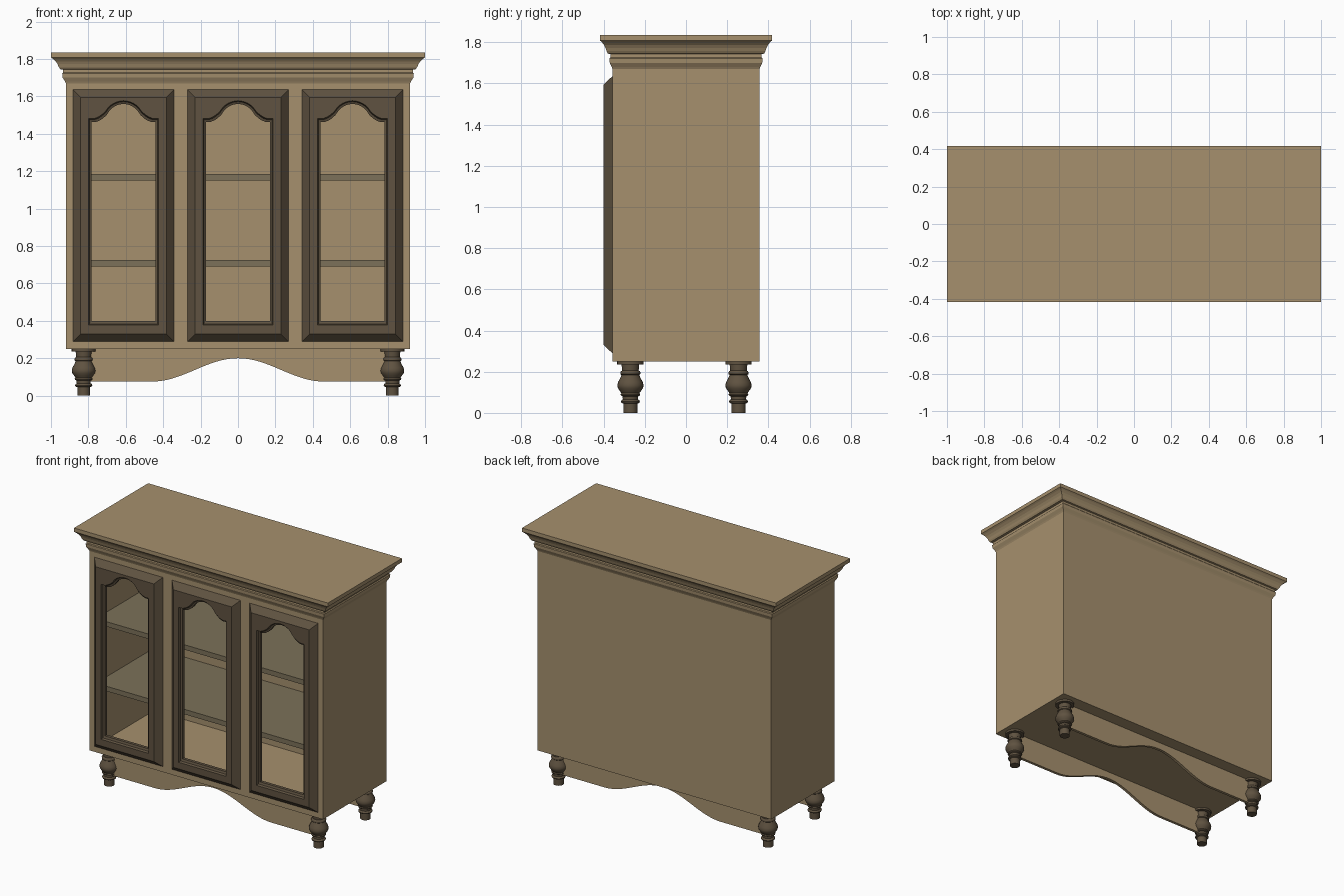
import bpy, bmesh, math

if "Cube" in bpy.data.objects:
    bpy.data.objects.remove(bpy.data.objects["Cube"])


def material(name, rgb):
    m = bpy.data.materials.new(name)
    m.diffuse_color = (*rgb, 1)
    m.use_nodes = True
    m.node_tree.nodes["Principled BSDF"].inputs["Base Color"].default_value = m.diffuse_color
    return m


TAN = material("tan_wood", (0.38, 0.28, 0.155))
DARK = material("dark_wood", (0.115, 0.085, 0.052))
SHELF = material("shelf_grey", (0.2, 0.165, 0.1))


def finish(bm, name, mat):
    bmesh.ops.recalc_face_normals(bm, faces=bm.faces)
    me = bpy.data.meshes.new(name)
    bm.to_mesh(me)
    bm.free()
    me.materials.append(mat)
    ob = bpy.data.objects.new(name, me)
    bpy.context.collection.objects.link(ob)
    return ob


def loft(name, rings, mat, loop=False):
    """Skin equal-sized closed rings; cap the ends, or join last to first."""
    bm = bmesh.new()
    vs = [[bm.verts.new(p) for p in r] for r in rings]
    n = len(rings[0])
    pairs = list(zip(vs, vs[1:]))
    if loop:
        pairs.append((vs[-1], vs[0]))
    else:
        bm.faces.new(vs[0])
        bm.faces.new(vs[-1])
    for a, b in pairs:
        for i in range(n):
            j = (i + 1) % n
            bm.faces.new((a[i], a[j], b[j], b[i]))
    return finish(bm, name, mat)


def box(name, x0, x1, y0, y1, z0, z1, mat):
    return loft(name, [[(x0, y0, z), (x1, y0, z), (x1, y1, z), (x0, y1, z)]
                       for z in (z0, z1)], mat)


# Cabinet carcass
W, D, Z0, Z1, T = 0.92, 0.357, 0.25, 1.68, 0.03
for s, side in ((-1, "left"), (1, "right")):
    a, b = sorted((s * W, s * (W - T)))
    box(side + "_side_panel", a, b, -D, D, Z0, Z1, TAN)
box("back_panel", -W + T, W - T, D - T, D, Z0, Z1, TAN)
box("floor_panel", -W + T, W - T, -D, D - T, Z0, Z0 + T, TAN)
box("top_panel", -W + T, W - T, -D, D - T, Z1 - T, Z1, TAN)

# Face frame behind the doors
box("lower_rail", -W + T, W - T, -D, -D + T, Z0 + T, 0.37, TAN)
box("upper_rail", -W + T, W - T, -D, -D + T, 1.59, Z1 - T, TAN)
for i, (a, b) in enumerate(((-0.89, -0.81), (-0.414, -0.198),
                            (0.198, 0.414), (0.81, 0.89))):
    box(f"front_stile_{i + 1}", a, b, -D, -D + T, 0.37, 1.59, TAN)

# Shelves
for name, z in (("lower_shelf", 0.69), ("upper_shelf", 1.15)):
    box(name, -W + T, W - T, -D + T, D - T, z, z + 0.035, SHELF)

# Crown moulding: (overhang fraction, height)
crown = [(0, 1.67), (0.06, 1.68), (0.22, 1.70), (0.25, 1.722), (0.18, 1.727),
         (0.18, 1.743), (0.38, 1.745), (0.48, 1.757), (0.56, 1.772),
         (0.68, 1.787), (0.85, 1.80), (1, 1.808), (1, 1.835)]
loft("crown_moulding",
     [[(sx * (W + 0.08 * t), sy * (D + 0.06 * t), z)
       for sx, sy in ((-1, -1), (1, -1), (1, 1), (-1, 1))] for t, z in crown], TAN)

# Doors with a cathedral arch opening
half_arch = [(1, 0), (0.85, 0.0), (0.74, 0.007), (0.63, 0.02), (0.53, 0.036),
             (0.45, 0.056), (0.38, 0.07), (0.28, 0.082), (0.15, 0.092), (0, 0.096)]
arch = half_arch + [(-f, h) for f, h in half_arch[-2::-1]]


def door_ring(cx, y, hw, zb, zt, rise):
    pts = [(-hw, zb), (hw, zb)] + [(f * hw, zt + h * rise) for f, h in arch]
    return [(cx + x, y, z) for x, z in pts]


for name, cx in (("left", -0.612), ("middle", 0), ("right", 0.612)):
    loft(name + "_door", [
        door_ring(cx, -D, 0.27, 0.289, 1.636, 0),
        door_ring(cx, -0.40, 0.229, 0.33, 1.595, 0),
        door_ring(cx, -0.40, 0.187, 0.377, 1.481, 1),
        door_ring(cx, -0.385, 0.182, 0.383, 1.476, 1),
        door_ring(cx, -0.38, 0.171, 0.398, 1.464, 1),
        door_ring(cx, -D, 0.171, 0.398, 1.464, 1)], DARK, loop=True)

# Turned legs: (radius, height)
leg = [(0.034, 0), (0.034, 0.045), (0.044, 0.049), (0.046, 0.055), (0.043, 0.062),
       (0.037, 0.066), (0.038, 0.08), (0.046, 0.084), (0.048, 0.09), (0.044, 0.096),
       (0.051, 0.106), (0.061, 0.12), (0.064, 0.134), (0.06, 0.15), (0.05, 0.168),
       (0.043, 0.184), (0.048, 0.188), (0.049, 0.196), (0.046, 0.202), (0.04, 0.206),
       (0.043, 0.235), (0.064, 0.236), (0.064, 0.252)]
N = 24
for row, y in (("front", -0.27), ("back", 0.255)):
    for side, x in (("left", -0.825), ("right", 0.825)):
        ob = loft(f"{row}_{side}_leg",
                  [[(x + r * math.cos(2 * math.pi * k / N),
                     y + r * math.sin(2 * math.pi * k / N), z) for k in range(N)]
                   for r, z in leg], DARK)
        bpy.ops.object.select_all(action="DESELECT")
        ob.select_set(True)
        bpy.context.view_layer.objects.active = ob
        bpy.ops.object.shade_smooth_by_angle(angle=math.radians(35))

    # Scalloped apron between the legs
    xs = [-0.81] + [-0.46 + 0.92 * k / 32 for k in range(33)] + [0.81]
    rings = []
    for x in xs:
        u = min(abs(x) / 0.46, 1)
        z = 0.075 + 0.0625 * (1 + math.cos(math.pi * u))
        rings.append([(x, y - 0.01, z), (x, y + 0.01, z),
                      (x, y + 0.01, 0.255), (x, y - 0.01, 0.255)])
    loft(row + "_apron", rings, TAN)
